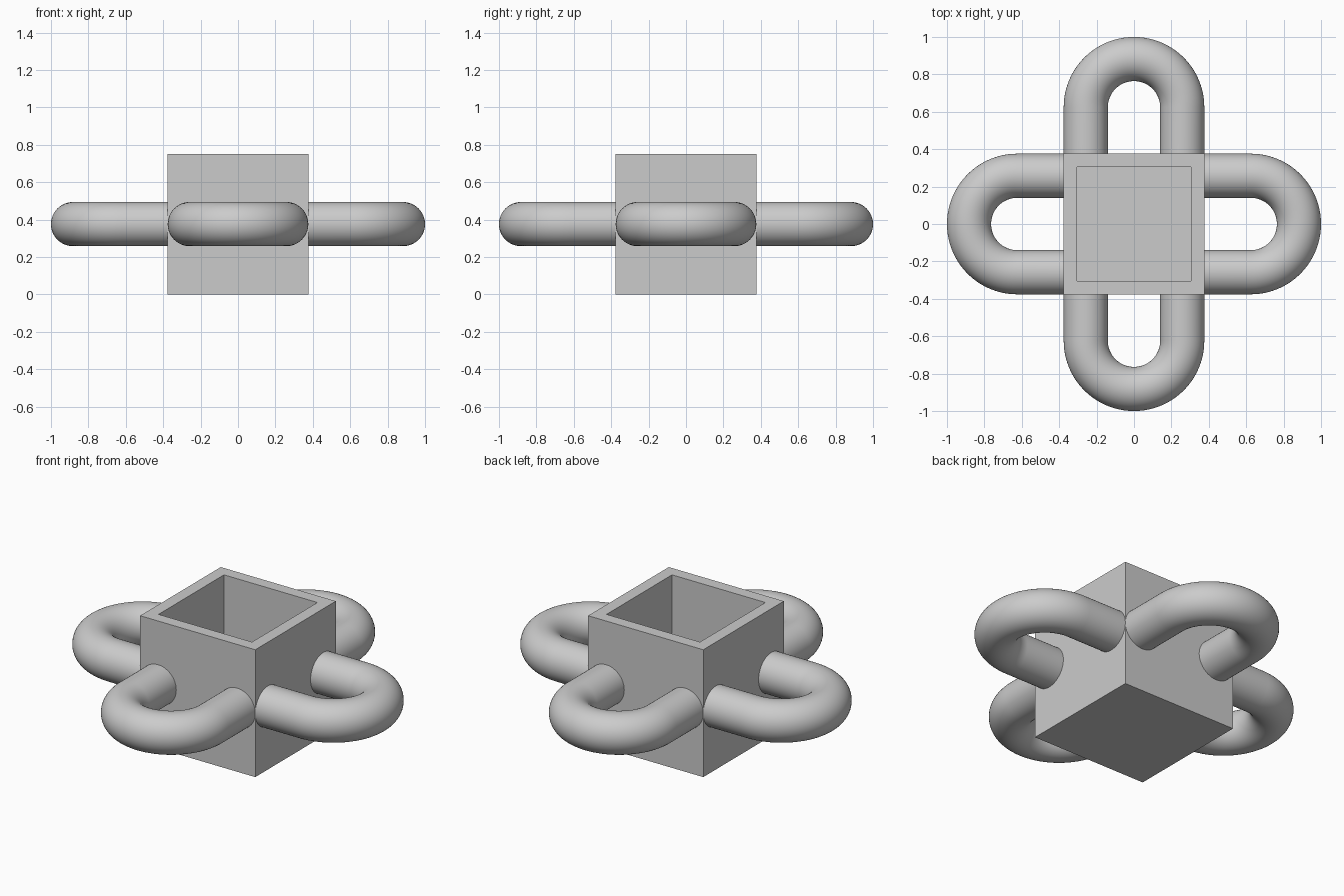
import bpy
import bmesh
from math import pi
from mathutils import Matrix, Vector

HALF = 0.376            # half width of the box
WALL = 0.1              # wall and floor thickness
HEIGHT = 2 * HALF
TUBE = 0.118            # handle tube radius
BEND = HALF - TUBE      # handle bend radius
BEND_X = 1.0 - HALF     # distance of the bend centre from the middle
ROOT_X = HALF - 0.03    # handle ends sit inside the wall

cube = bpy.data.objects.get("Cube")
if cube:
    bpy.data.objects.remove(cube, do_unlink=True)

# Single grey material
grey = bpy.data.materials.new("light_grey")
grey.use_nodes = True
colour = (0.6, 0.6, 0.6, 1)
grey.diffuse_color = colour
grey.node_tree.nodes["Principled BSDF"].inputs["Base Color"].default_value = colour


def make_object(name, bm):
    bmesh.ops.recalc_face_normals(bm, faces=bm.faces)
    mesh = bpy.data.meshes.new(name)
    bm.to_mesh(mesh)
    bm.free()
    mesh.materials.append(grey)
    obj = bpy.data.objects.new(name, mesh)
    bpy.context.collection.objects.link(obj)
    return obj


# Open-topped box: inset the top face and push it down to form the cavity
bm = bmesh.new()
bmesh.ops.create_cube(bm, size=HEIGHT, matrix=Matrix.Translation((0, 0, HALF)))
bm.normal_update()
top = max(bm.faces, key=lambda f: f.calc_center_median().z)
bmesh.ops.inset_region(bm, faces=[top], thickness=WALL)
floor = bmesh.ops.extrude_face_region(bm, geom=[top])["geom"]
bmesh.ops.delete(bm, geom=[top], context="FACES_ONLY")
floor_verts = [v for v in floor if isinstance(v, bmesh.types.BMVert)]
bmesh.ops.translate(bm, verts=floor_verts, vec=(0, 0, WALL - HEIGHT))
make_object("open_box", bm)


def extrude_ring(bm, ring, offset):
    new = bmesh.ops.extrude_edge_only(bm, edges=ring)["geom"]
    verts = [g for g in new if isinstance(g, bmesh.types.BMVert)]
    bmesh.ops.translate(bm, verts=verts, vec=offset)
    return [g for g in new if isinstance(g, bmesh.types.BMEdge)]


def make_handle(name, angle):
    # Straight leg, half-circle bend, straight leg back
    bm = bmesh.new()
    start = Matrix.Translation((ROOT_X, -BEND, HALF)) @ Matrix.Rotation(pi / 2, 4, "Y")
    bmesh.ops.create_circle(bm, segments=48, radius=TUBE, matrix=start)
    leg = Vector((BEND_X - ROOT_X, 0, 0))
    ring = extrude_ring(bm, bm.edges[:], leg)
    bend = bmesh.ops.spin(bm, geom=ring, cent=(BEND_X, 0, HALF), axis=(0, 0, 1),
                          angle=pi, steps=40)["geom_last"]
    ring = [g for g in bend if isinstance(g, bmesh.types.BMEdge)]
    extrude_ring(bm, ring, -leg)
    bmesh.ops.holes_fill(bm, edges=[e for e in bm.edges if e.is_boundary], sides=0)
    bm.transform(Matrix.Rotation(angle, 4, "Z"))
    obj = make_object(name, bm)
    for face in obj.data.polygons:
        face.use_smooth = len(face.vertices) == 4


# One handle on each side
for i, side in enumerate(("left", "back", "right", "front")):
    make_handle(side + "_handle", i * pi / 2)
